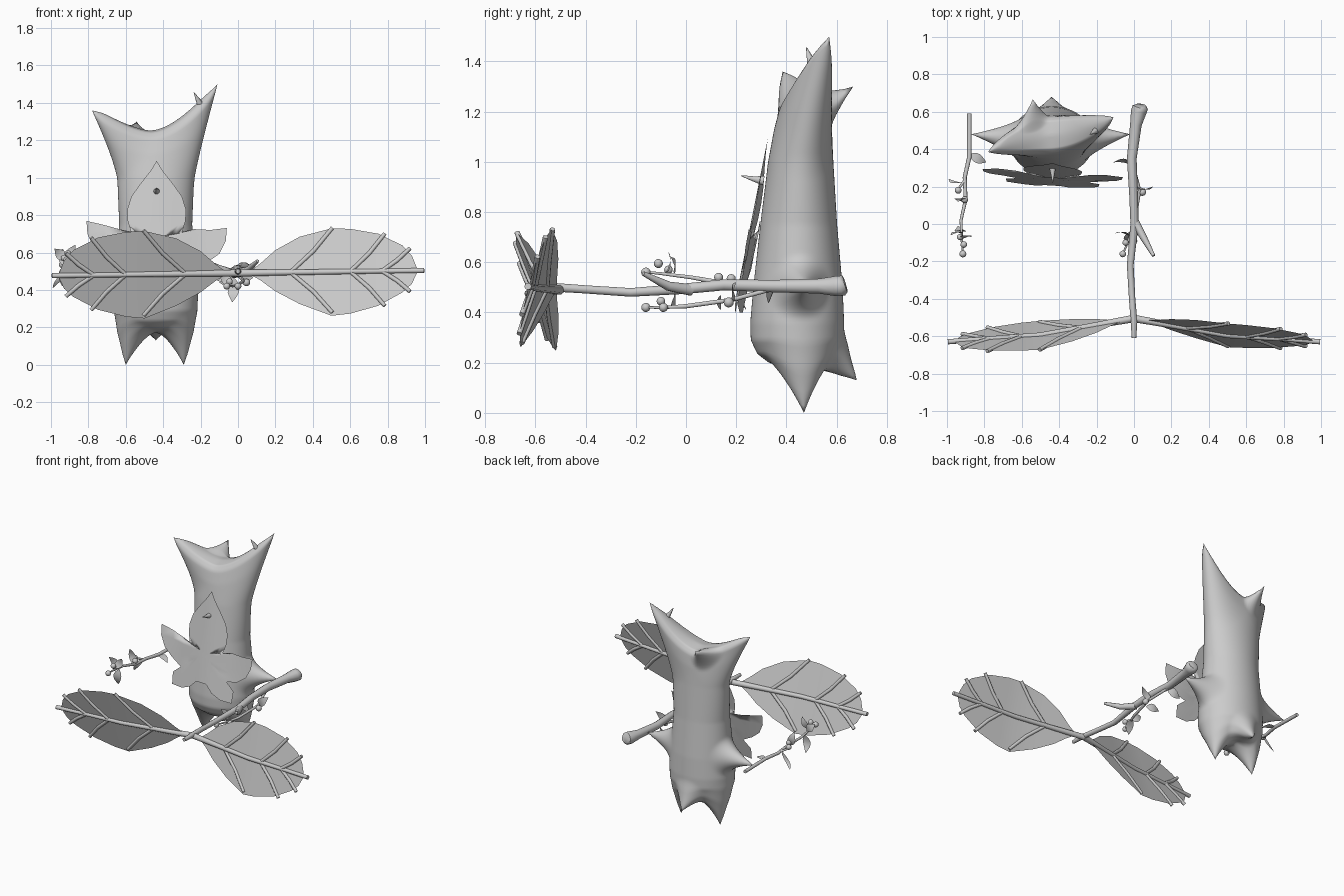
import bpy, bmesh, math
from mathutils import Vector as V

grey = bpy.data.materials.new("bark grey")
grey.diffuse_color = (0.6, 0.6, 0.6, 1)


def finish(name, bm, smooth=True):
    me = bpy.data.meshes.new(name)
    bm.normal_update()
    bm.to_mesh(me)
    bm.free()
    me.materials.append(grey)
    for p in me.polygons:
        p.use_smooth = smooth
    ob = bpy.data.objects.new(name, me)
    bpy.context.collection.objects.link(ob)
    return ob


def interp(table, t):
    for a, b in zip(table, table[1:]):
        if t <= b[0]:
            f = (t - a[0]) / (b[0] - a[0])
            return [p + (q - p) * f for p, q in zip(a[1:], b[1:])]
    return list(table[-1][1:])


def tube(name, pts, sides=10):
    """Tapered tube through points (x, y, z, radius)."""
    bm = bmesh.new()
    P = [V(p[:3]) for p in pts]
    rings = []
    for i, p in enumerate(P):
        d = (P[min(i + 1, len(P) - 1)] - P[max(i - 1, 0)]).normalized()
        u = d.cross(V((0, 0, 1)) if abs(d.z) < 0.9 else V((1, 0, 0))).normalized()
        w = d.cross(u)
        rings.append([bm.verts.new(p + pts[i][3] * (u * math.cos(a) + w * math.sin(a)))
                      for a in (math.tau * k / sides for k in range(sides))])
    for r, s in zip(rings, rings[1:]):
        for k in range(sides):
            bm.faces.new((r[k], r[(k + 1) % sides], s[(k + 1) % sides], s[k]))
    bm.faces.new(rings[0][::-1])
    bm.faces.new(rings[-1])
    bmesh.ops.recalc_face_normals(bm, faces=bm.faces)
    ob = finish(name, bm)
    bpy.context.view_layer.objects.active = ob
    ob.select_set(True)
    bpy.ops.object.shade_smooth_by_angle(angle=math.radians(50))
    ob.select_set(False)


def berry(loc, r):
    bm = bmesh.new()
    bmesh.ops.create_uvsphere(bm, u_segments=12, v_segments=8, radius=r)
    bmesh.ops.translate(bm, verts=bm.verts, vec=loc)
    finish("berry", bm)


def leaflet(base, tip, width, side):
    """Small arched leaf from base to tip, spread along the side vector."""
    bm = bmesh.new()
    b, t, s = V(base), V(tip), V(side).normalized()
    bow = (t - b).cross(s) * 0.15
    rows = []
    for i in range(7):
        f = i / 6
        w = width * (math.sin(math.pi * f ** 0.8) + 0.03)
        c = b.lerp(t, f) + bow * math.sin(math.pi * f)
        rows.append([bm.verts.new(c + s * w * k) for k in (-1, 0, 1)])
    for r, q in zip(rows, rows[1:]):
        for k in (0, 1):
            bm.faces.new((r[k], r[k + 1], q[k + 1], q[k]))
    finish("small_leaf", bm)


# Stump body: stacked rings (z, half width, half depth, centre y)
profile = [(0.175, 0.01, 0.01, 0.46), (0.18, 0.1, 0.07, 0.46), (0.2, 0.165, 0.125, 0.455),
           (0.235, 0.2, 0.163, 0.447), (0.29, 0.222, 0.185, 0.443), (0.36, 0.226, 0.187, 0.443),
           (0.5, 0.215, 0.178, 0.446), (0.75, 0.195, 0.153, 0.449), (1.0, 0.205, 0.13, 0.457),
           (1.13, 0.222, 0.115, 0.466), (1.21, 0.232, 0.1, 0.472), (1.24, 0.21, 0.075, 0.475),
           (1.248, 0.01, 0.008, 0.475)]
levels = []
for a, b in zip(profile, profile[1:]):
    n = max(1, round((V(b) - V(a)).length / 0.014))
    levels += [[p + (q - p) * i / n for p, q in zip(a, b)] for i in range(n)]
levels.append(profile[-1])
bm = bmesh.new()
N = 96
rings = [[bm.verts.new((-0.44 + w * math.cos(math.tau * k / N), cy + d * math.sin(math.tau * k / N), z))
          for k in range(N)] for z, w, d, cy in levels]
for r, s in zip(rings, rings[1:]):
    for k in range(N):
        bm.faces.new((r[k], r[(k + 1) % N], s[(k + 1) % N], s[k]))
bm.faces.new(rings[0][::-1])
bm.faces.new(rings[-1])
bmesh.ops.smooth_vert(bm, verts=bm.verts, factor=0.5, use_axis_x=True, use_axis_y=True, use_axis_z=True)
# Pull horns, arms, legs and tail out of the body: (base, tip, reach, sharpness)
spikes = [((-0.22, 0.475, 1.21), (-0.11, 0.57, 1.5), 0.29, 2.2),
          ((-0.66, 0.475, 1.21), (-0.78, 0.385, 1.36), 0.25, 2.1),
          ((-0.52, 0.555, 1.19), (-0.53, 0.675, 1.285), 0.08, 1.6),
          ((-0.66, 0.46, 0.5), (-0.87, 0.48, 0.5), 0.14, 2.1),
          ((-0.22, 0.46, 0.5), (-0.02, 0.48, 0.51), 0.14, 2.1),
          ((-0.585, 0.46, 0.2), (-0.6, 0.47, 0.0), 0.16, 1.9),
          ((-0.295, 0.46, 0.2), (-0.29, 0.47, 0.0), 0.16, 1.9),
          ((-0.44, 0.59, 0.235), (-0.44, 0.68, 0.13), 0.12, 1.7)]
rest = {v: v.co.copy() for v in bm.verts}
for b, t, reach, power in spikes:
    anchor = min(rest.values(), key=lambda c: (c - V(b)).length)
    for v, c in rest.items():
        f = 1 - (c - anchor).length / reach
        if f > 0:
            v.co += (V(t) - anchor) * f ** power
finish("stump_body", bm)
tube("horn_prong", [(-0.18, 0.525, 1.33, 0.025), (-0.195, 0.505, 1.38, 0.022), (-0.235, 0.48, 1.455, 0.002)])

# Lobed face leaf in front of the body, with a pointed nose
half = [(0, 1.09), (0.03, 1.04), (0.085, 0.97), (0.135, 0.9), (0.157, 0.83), (0.155, 0.77),
        (0.135, 0.705), (0.2, 0.725), (0.29, 0.735), (0.375, 0.75), (0.37, 0.68), (0.335, 0.61),
        (0.27, 0.56), (0.19, 0.53), (0.25, 0.48), (0.245, 0.4), (0.16, 0.4), (0.09, 0.43), (0.04, 0.48)]
outline = half + [(-x, z) for x, z in half[:0:-1]]
bm = bmesh.new()
loops = []
for f in (1, 0.75, 0.5, 0.25):
    ring = []
    for x, z in outline:
        x, z = x * f, 0.68 + (z - 0.68) * f
        y = 0.2 + 0.2 * (z - 0.4) - 0.06 * x - 0.012 * math.cos(x * 12)
        ring.append(bm.verts.new((x - 0.435, y, z - 0.05 * x * (abs(x) > 0.25))))
    loops.append(ring)
M = len(outline)
for r, s in zip(loops, loops[1:]):
    for k in range(M):
        bm.faces.new((r[k], r[(k + 1) % M], s[(k + 1) % M], s[k]))
bm.faces.new(loops[-1])
finish("face_leaf", bm)
tube("nose", [(-0.435, 0.31, 0.925, 0.02), (-0.435, 0.27, 0.932, 0.011), (-0.435, 0.22, 0.945, 0.002)])

# Large wing leaves with a midrib and paired veins
shape = [(0.06, 0.005, 0.005), (0.12, 0.05, 0.04), (0.2, 0.12, 0.1), (0.33, 0.19, 0.17), (0.5, 0.232, 0.235),
         (0.6, 0.228, 0.225), (0.75, 0.2, 0.185), (0.88, 0.135, 0.115), (0.93, 0.08, 0.07), (0.96, 0.005, 0.005)]


def rib(x):
    return interp([(0, -0.505), (0.5, -0.595), (0.8, -0.615), (1, -0.63)], x)[0]


for side, lean in ((-1, -0.33), (1, 0.27)):
    rz = lambda x: 0.49 + side * 0.014 * x
    at = lambda x, h, o=0: (side * x, rib(x) + lean * h + o, rz(x) + h)
    bm = bmesh.new()
    rows = [[bm.verts.new(at(x, h)) for h in (-dn, -dn / 2, 0, up / 2, up)] for x, up, dn in shape]
    for r, s in zip(rows, rows[1:]):
        for k in range(4):
            bm.faces.new((r[k], r[k + 1], s[k + 1], s[k]))
    finish("wing_leaf", bm)
    tube("wing_midrib", [(*at(x, 0), r) for x, r in ((0, 0.02), (0.25, 0.016), (0.5, 0.015), (0.8, 0.013), (0.995, 0.014))])
    for x0, x1, h in ((0.28, 0.505, 0.235), (0.6, 0.785, 0.2), (0.77, 0.92, 0.12)):
        for s in (1, -1):
            e = h * s * (1 if s > 0 else 0.93)
            tube("wing_vein", [(*at(x0, 0), 0.011), (*at(x0 * 0.45 + x1 * 0.55, e * 0.48), 0.012), (*at(x1, e), 0.011)], 8)

# Right arm branch carrying the wings
tube("main_branch", [(0.035, 0.635, 0.51, 0.03), (0.034, 0.625, 0.507, 0.042), (0.025, 0.6, 0.505, 0.042),
                     (0.01, 0.53, 0.505, 0.031),
                     (-0.012, 0.35, 0.505, 0.026), (-0.002, 0.15, 0.51, 0.023), (0.003, 0, 0.495, 0.022),
                     (-0.02, -0.22, 0.48, 0.018), (-0.01, -0.4, 0.492, 0.017), (0, -0.52, 0.5, 0.018), (0, -0.61, 0.5, 0.012)])
tube("branch_stub", [(0.0, 0.02, 0.49, 0.024), (0.05, -0.07, 0.505, 0.019), (0.105, -0.17, 0.555, 0.009)])
tube("berry_twig", [(-0.01, 0.33, 0.49, 0.009), (0.03, 0.18, 0.45, 0.009), (0.0, 0.0, 0.425, 0.009),
                    (-0.03, -0.09, 0.42, 0.006), (-0.055, -0.15, 0.42, 0.005)])

# Left arm vine
tube("left_vine", [(-0.88, 0.59, 0.5, 0.012), (-0.88, 0.36, 0.505, 0.012), (-0.905, 0.25, 0.51, 0.011),
                   (-0.9, 0.13, 0.52, 0.01), (-0.925, 0.02, 0.54, 0.008), (-0.92, -0.1, 0.555, 0.006),
                   (-0.915, -0.15, 0.56, 0.005)])
tube("vine_offshoot", [(-0.9, 0.24, 0.51, 0.008), (-0.945, 0.18, 0.53, 0.006)])

# Berries and small leaves on both twigs
for x, y, z, r in ((-0.94, 0.18, 0.535, 0.018), (-0.905, 0.13, 0.54, 0.018), (-0.93, -0.07, 0.57, 0.017),
                   (-0.91, -0.11, 0.595, 0.018), (-0.915, -0.16, 0.56, 0.019), (0.045, 0.17, 0.44, 0.02),
                   (0.0, -0.09, 0.42, 0.018), (-0.045, -0.1, 0.445, 0.017), (-0.06, -0.16, 0.42, 0.018)):
    berry((x, y, z), r)
for b, t, w, s in (((-0.88, 0.37, 0.5), (-0.79, 0.33, 0.48), 0.025, (0.3, 1, 0)),
                   ((-0.92, 0.22, 0.51), (-0.99, 0.24, 0.41), 0.03, (1, 0, 0.5)),
                   ((-0.92, -0.05, 0.56), (-0.98, -0.06, 0.62), 0.027, (0.7, 0, 0.7)),
                   ((-0.92, -0.08, 0.56), (-0.87, -0.07, 0.64), 0.025, (1, 0, -0.5)),
                   ((-0.92, 0.12, 0.52), (-0.94, 0.12, 0.62), 0.03, (1, 0, 0)),
                   ((-0.92, -0.03, 0.54), (-0.94, -0.01, 0.42), 0.03, (1, 0, 0)),
                   ((-0.01, 0.32, 0.49), (-0.11, 0.33, 0.45), 0.028, (0, 0.4, 1)),
                   ((0.02, 0.2, 0.45), (0.1, 0.2, 0.52), 0.028, (-0.6, 0, 0.7)),
                   ((0.0, 0.12, 0.44), (-0.1, 0.13, 0.44), 0.028, (0, 0, 1)),
                   ((-0.02, -0.04, 0.425), (-0.03, -0.09, 0.335), 0.03, (1, 0, 0)),
                   ((-0.03, -0.06, 0.43), (-0.1, -0.05, 0.48), 0.026, (0.5, 0, 0.8))):
    leaflet(b, t, w, s)
